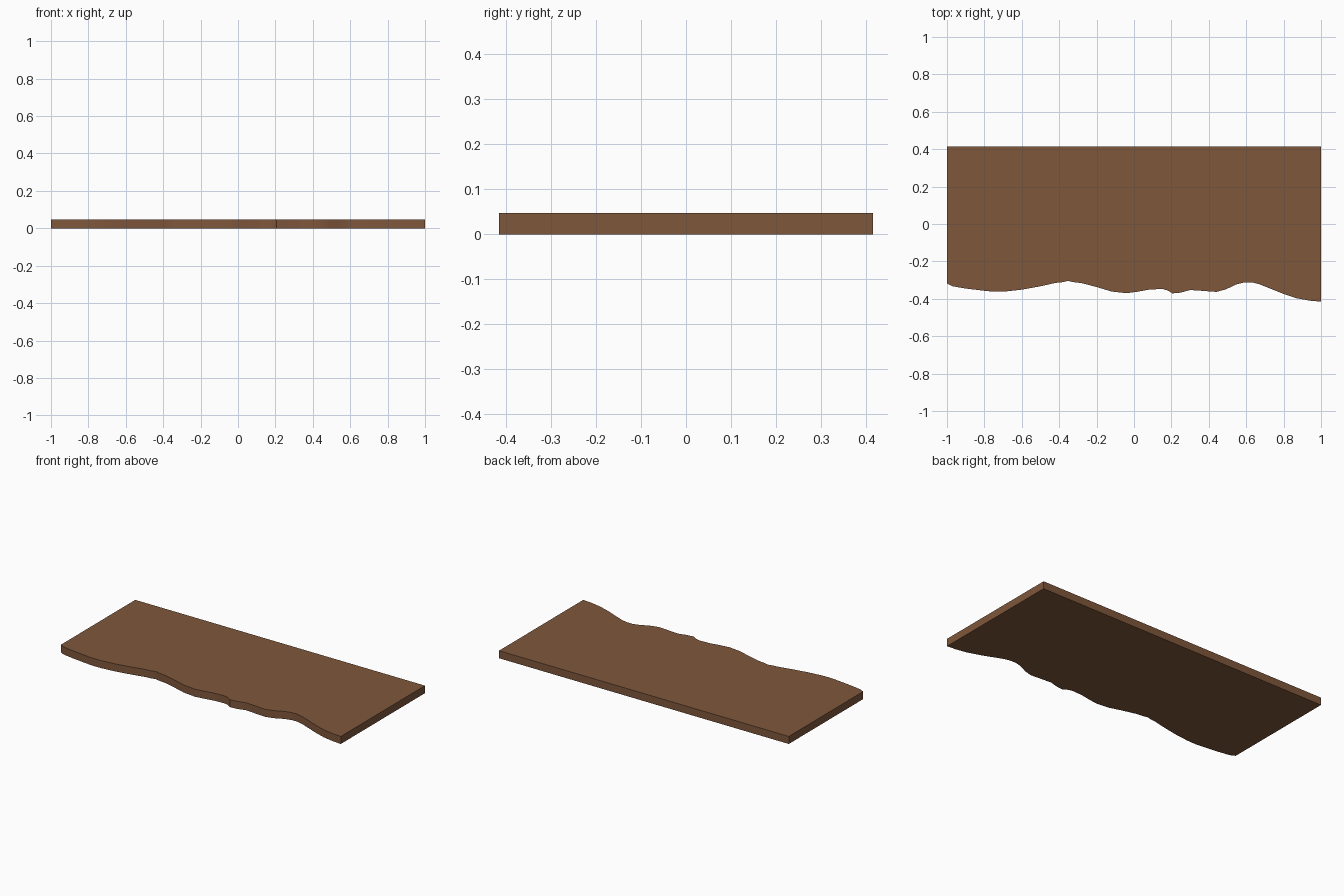
import bpy, bmesh

if "Cube" in bpy.data.objects:
    bpy.data.objects.remove(bpy.data.objects["Cube"])

THICKNESS = 0.047
BACK_Y = 0.415

# Wavy natural front edge, left to right
edge = [(-1, -.318), (-.97, -.333), (-.9, -.345), (-.8, -.357), (-.75, -.362),
        (-.69, -.361), (-.6, -.351), (-.5, -.333), (-.42, -.315), (-.38, -.311),
        (-.353, -.304), (-.33, -.310), (-.28, -.316), (-.2, -.337), (-.12, -.361),
        (-.04, -.370), (.02, -.362), (.08, -.351), (.15, -.347), (.18, -.355),
        (.205, -.371), (.25, -.367), (.3, -.353), (.36, -.357), (.44, -.363),
        (.49, -.350), (.55, -.322), (.59, -.312), (.63, -.312), (.67, -.322),
        (.72, -.342), (.8, -.374), (.87, -.397), (.94, -.410), (1, -.415)]
outline = edge + [(1, BACK_Y), (-1, BACK_Y)]

# Slab: the outline extruded upward
bm = bmesh.new()
base = bm.faces.new([bm.verts.new((x, y, 0)) for x, y in outline])
top = bmesh.ops.extrude_face_region(bm, geom=[base], use_keep_orig=True)
verts = [g for g in top["geom"] if isinstance(g, bmesh.types.BMVert)]
bmesh.ops.translate(bm, verts=verts, vec=(0, 0, THICKNESS))
bmesh.ops.recalc_face_normals(bm, faces=bm.faces)
mesh = bpy.data.meshes.new("live_edge_slab")
bm.to_mesh(mesh)
bm.free()

# Brown wood
wood = bpy.data.materials.new("brown wood")
wood.diffuse_color = (0.215, 0.095, 0.045, 1)
wood.use_nodes = True
wood.node_tree.nodes["Principled BSDF"].inputs["Base Color"].default_value = wood.diffuse_color
mesh.materials.append(wood)
slab = bpy.data.objects.new("live_edge_slab", mesh)
bpy.context.collection.objects.link(slab)

# Smooth the wavy edge, keep corners sharp
bpy.context.view_layer.objects.active = slab
slab.select_set(True)
bpy.ops.object.shade_smooth_by_angle(angle=0.6)
